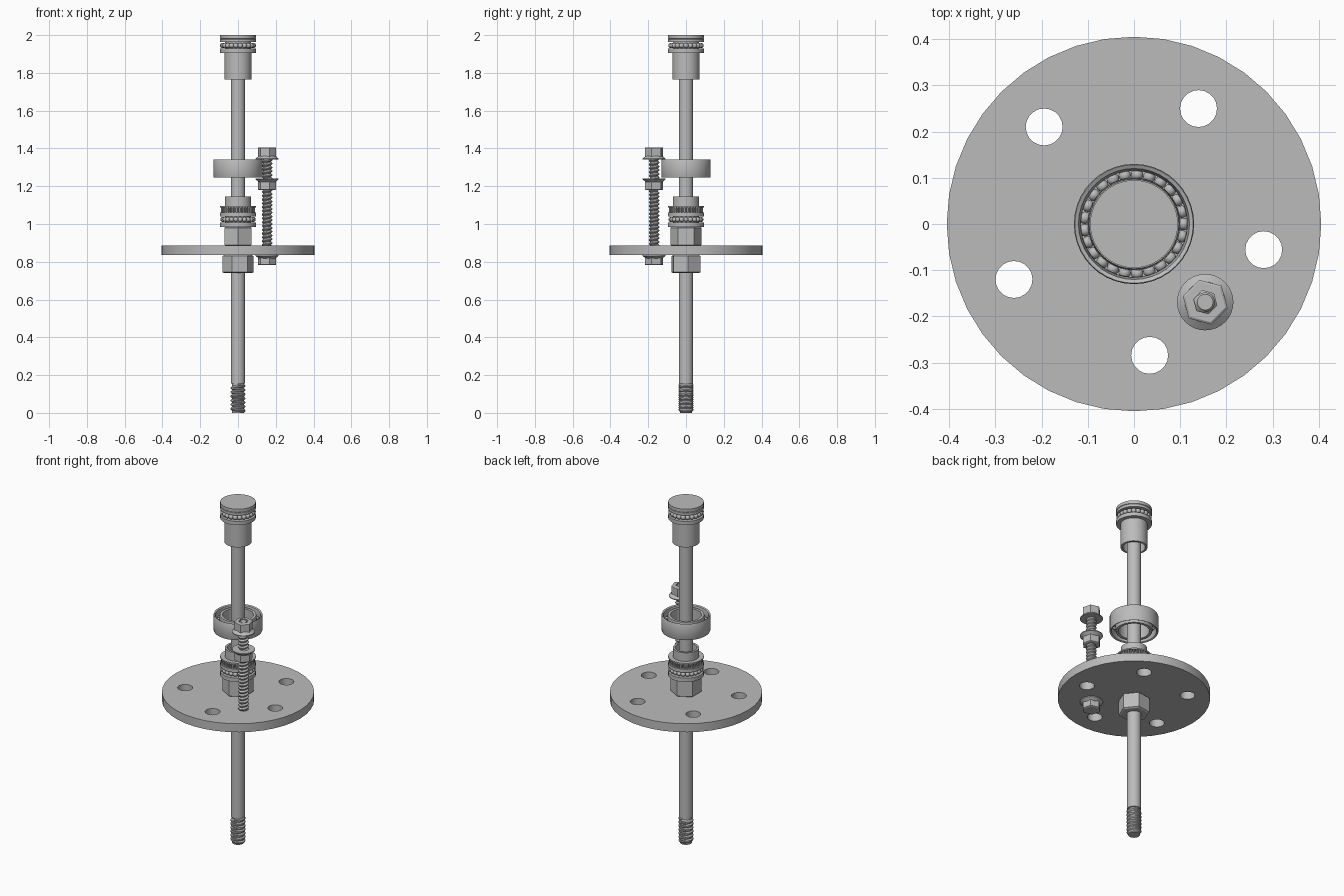
import bpy, bmesh
from math import cos, sin, pi, radians
from mathutils import Matrix, Vector

if "Cube" in bpy.data.objects:
    bpy.data.objects.remove(bpy.data.objects["Cube"])

steel = bpy.data.materials.new("steel_grey")
steel.use_nodes = True
GREY = (0.5, 0.5, 0.5, 1)
steel.diffuse_color = GREY
steel.node_tree.nodes["Principled BSDF"].inputs["Base Color"].default_value = GREY


def finish(bm, name, loc=(0, 0, 0), turn=0):
    """Turn a bmesh into a shaded object."""
    bmesh.ops.recalc_face_normals(bm, faces=bm.faces)
    mesh = bpy.data.meshes.new(name)
    bm.to_mesh(mesh)
    bm.free()
    mesh.materials.append(steel)
    ob = bpy.data.objects.new(name, mesh)
    bpy.context.collection.objects.link(ob)
    ob.location = loc
    ob.rotation_euler.z = radians(turn)
    bpy.ops.object.select_all(action='DESELECT')
    ob.select_set(True)
    bpy.context.view_layer.objects.active = ob
    bpy.ops.object.shade_smooth_by_angle(angle=radians(32))
    return ob


def lathe(name, profile, sides=32, loc=(0, 0, 0), turn=0, ring=False):
    """Revolve (radius, z) points; ring closes the profile, else ends are capped."""
    bm = bmesh.new()
    rows = [[bm.verts.new((r * cos(2 * pi * i / sides), r * sin(2 * pi * i / sides), z))
             for i in range(sides)] for r, z in profile]
    pairs = list(zip(rows, rows[1:]))
    if ring:
        pairs.append((rows[-1], rows[0]))
    else:
        bm.faces.new(rows[0])
        bm.faces.new(rows[-1])
    for a, b in pairs:
        for i in range(sides):
            j = (i + 1) % sides
            bm.faces.new((a[i], a[j], b[j], b[i]))
    return finish(bm, name, loc, turn)


def tube(name, outer, inner, z0, z1, sides=32):
    return lathe(name, [(inner, z0), (outer, z0), (outer, z1), (inner, z1)], sides, ring=True)


def hex_nut(name, r, z0, z1, bore, turn, loc=(0, 0, 0)):
    c = 0.06 * r
    return lathe(name, [(bore, z0), (r * 0.9, z0), (r, z0 + c), (r, z1 - c), (r * 0.9, z1), (bore, z1)],
                 6, loc, turn, ring=True)


def balls(name, count, orbit, size, z):
    bm = bmesh.new()
    for i in range(count):
        a = 2 * pi * i / count
        bmesh.ops.create_uvsphere(bm, u_segments=12, v_segments=8, radius=size,
                                  matrix=Matrix.Translation((orbit * cos(a), orbit * sin(a), z)))
    return finish(bm, name)


def thread(name, root, crest, z0, z1, pitch, loc=(0, 0, 0), hand=1):
    """A V-shaped ridge swept along a helix."""
    bm = bmesh.new()
    steps = 20
    total = int((z1 - z0 - pitch) / pitch * steps)
    prev = None
    for i in range(total + 1):
        a, z = hand * 2 * pi * i / steps, z0 + pitch * i / steps
        row = [bm.verts.new((r * cos(a), r * sin(a), z + dz))
               for r, dz in ((root, 0), (crest, pitch * 0.4), (crest, pitch * 0.6), (root, pitch))]
        if prev:
            for k in range(3):
                bm.faces.new((prev[k], row[k], row[k + 1], prev[k + 1]))
        prev = row
    return finish(bm, name, loc)


# Central rod with a crossed thread at its foot
lathe("rod", [(0.032, 0), (0.032, 0.155), (0.038, 0.155), (0.038, 1.93)])
thread("rod_thread", 0.031, 0.039, 0, 0.16, 0.022)
thread("rod_thread_crossed", 0.031, 0.039, 0, 0.16, 0.022, hand=-1)

# Round plate with five holes
bm = bmesh.new()
edges = []
centres = [(0, 0, 0.405, 40)]
for i in range(5):
    a = radians(60.8 + 72 * i)
    centres.append((0.286 * cos(a), 0.286 * sin(a), 0.04, 20))
for x, y, r, sides in centres:
    loop = bmesh.ops.create_circle(bm, segments=sides, radius=r,
                                   matrix=Matrix.Translation((x, y, 0.835)))["verts"]
    edges += list({e for v in loop for e in v.link_edges})
bmesh.ops.triangle_fill(bm, edges=edges, use_beauty=True)
top = bmesh.ops.extrude_face_region(bm, geom=bm.faces[:], use_keep_orig=True)["geom"]
bmesh.ops.translate(bm, vec=(0, 0, 0.05),
                    verts=[g for g in top if isinstance(g, bmesh.types.BMVert)])
finish(bm, "plate")

# Nuts clamping the plate
hex_nut("lower_nut", 0.083, 0.74, 0.835, 0.038, 8)
hex_nut("upper_nut", 0.083, 0.885, 0.985, 0.038, 30)

# Lower thrust bearing, roller cage and sleeve
tube("lower_washer", 0.095, 0.04, 0.985, 1.008)
balls("lower_balls", 22, 0.081, 0.013, 1.024)
tube("middle_washer", 0.095, 0.04, 1.04, 1.06)
bm = bmesh.new()
for i in range(36):
    spin = Matrix.Rotation(2 * pi * i / 36, 4, 'Z')
    bmesh.ops.create_cone(bm, cap_ends=True, segments=8, radius1=0.0055, radius2=0.0055, depth=0.03,
                          matrix=spin @ Matrix.Translation((0.085, 0, 1.075)))
finish(bm, "rollers")
tube("roller_washer", 0.095, 0.04, 1.087, 1.095)
tube("lower_sleeve", 0.07, 0.058, 0.985, 1.145)

# Ball bearing around the rod
lathe("bearing_outer_race", [(0.12, 1.25), (0.128, 1.246), (0.13, 1.25), (0.13, 1.337), (0.128, 1.341),
                             (0.12, 1.337), (0.115, 1.31), (0.119, 1.294), (0.115, 1.277)], 40, ring=True)
lathe("bearing_inner_race", [(0.082, 1.25), (0.097, 1.25), (0.1, 1.277), (0.096, 1.294),
                             (0.1, 1.31), (0.097, 1.337), (0.082, 1.337)], 40, ring=True)
balls("bearing_balls", 25, 0.107, 0.0135, 1.294)

# Top sleeve, thrust bearing and cap
tube("top_sleeve", 0.072, 0.06, 1.765, 1.91)
tube("top_lower_washer", 0.095, 0.03, 1.906, 1.928)
balls("top_balls", 22, 0.081, 0.014, 1.945)
lathe("bearing_core", [(0.07, 1.92), (0.07, 1.97)])
lathe("top_upper_washer", [(0.095, 1.963), (0.095, 1.978), (0.092, 1.98), (0.095, 1.982), (0.095, 2.0)])

# Side bolt with flanged nuts
BOLT = Vector((0.154, -0.169, 0))
lathe("bolt_core", [(0.021, 0.79), (0.021, 1.4), (0.017, 1.405)], 20, BOLT)
thread("bolt_thread", 0.02, 0.028, 0.87, 1.405, 0.02, BOLT)


def flange(name, z_wide, z_narrow):
    step = 0.25 * (z_narrow - z_wide)
    return lathe(name, [(0.02, z_wide), (0.061, z_wide), (0.061, z_wide + step), (0.044, z_narrow),
                        (0.02, z_narrow)], 32, BOLT, ring=True)


hex_nut("bolt_head", 0.05, 0.782, 0.825, 0.005, 45, BOLT)
flange("bolt_head_flange", 0.835, 0.818)
hex_nut("middle_bolt_nut", 0.05, 1.18, 1.226, 0.02, 45, BOLT)
flange("middle_nut_flange", 1.242, 1.222)
hex_nut("top_bolt_nut", 0.05, 1.352, 1.406, 0.026, 45, BOLT)
flange("top_nut_flange", 1.342, 1.36)
